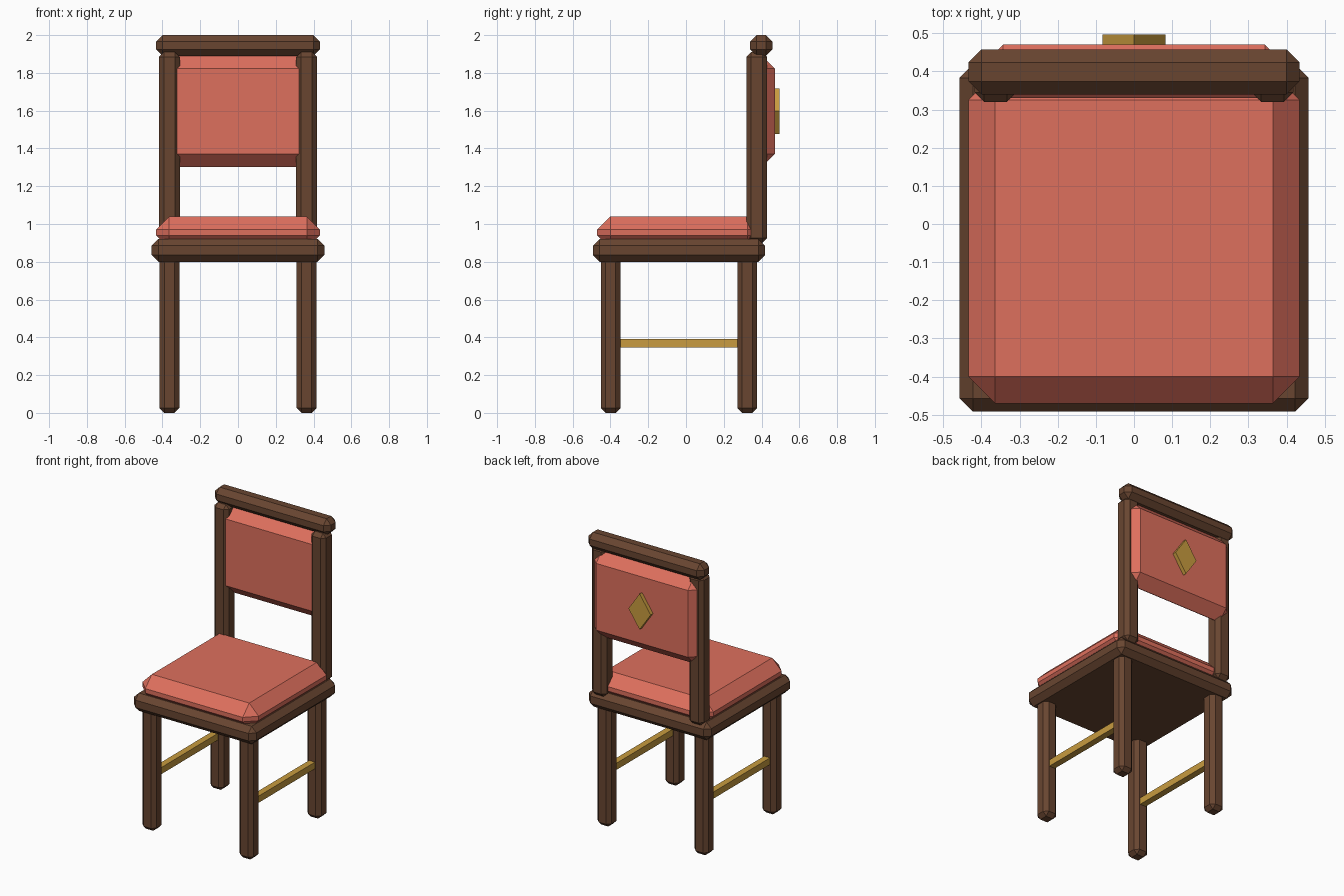
import bpy, bmesh, math
from mathutils import Matrix

if "Cube" in bpy.data.objects:
    bpy.data.objects.remove(bpy.data.objects["Cube"])


def material(name, color):
    m = bpy.data.materials.new(name)
    m.diffuse_color = (*color, 1)
    m.use_nodes = True
    m.node_tree.nodes["Principled BSDF"].inputs["Base Color"].default_value = m.diffuse_color
    return m


WOOD = material("dark_wood", (0.14, 0.06, 0.03))
FABRIC = material("red_fabric", (0.73, 0.16, 0.11))
BRASS = material("brass", (0.58, 0.33, 0.05))


def finish(name, bm, mat):
    mesh = bpy.data.meshes.new(name)
    bm.to_mesh(mesh)
    bm.free()
    mesh.materials.append(mat)
    ob = bpy.data.objects.new(name, mesh)
    bpy.context.collection.objects.link(ob)
    return ob


def box(name, x, y, z, mat, chamfer=0.0):
    """Box from (min, max) ranges with single-segment chamfered edges."""
    bm = bmesh.new()
    bmesh.ops.create_cube(bm, size=1)
    for v in bm.verts:
        for i, (lo, hi) in enumerate((x, y, z)):
            v.co[i] = lo if v.co[i] < 0 else hi
    ob = finish(name, bm, mat)
    if chamfer:
        mod = ob.modifiers.new("chamfer", 'BEVEL')
        mod.width = chamfer
        mod.segments = 1
    return ob


def around(c, half):
    return (c - half, c + half)


# Legs, back posts and side stretchers, mirrored left and right
for side, s in (("left", -1), ("right", 1)):
    cx = 0.363 * s
    box(f"front_leg_{side}", around(cx, 0.052), around(-0.399, 0.052), (0, 0.84), WOOD, 0.025)
    box(f"back_leg_{side}", around(cx, 0.052), around(0.324, 0.052), (0, 0.84), WOOD, 0.025)
    box(f"back_post_{side}", around(cx, 0.055), around(0.375, 0.055), (0.9, 1.91), WOOD, 0.025)
    box(f"stretcher_{side}", around(cx, 0.022), (-0.38, 0.305), (0.345, 0.39), BRASS)

# Seat frame and cushion
box("seat_frame", (-0.457, 0.457), (-0.492, 0.418), (0.8, 0.92), WOOD, 0.035)
box("seat_cushion", (-0.434, 0.434), (-0.47, 0.395), (0.87, 1.04), FABRIC, 0.07)

# Top rail and padded back panel
box("top_rail", (-0.434, 0.434), (0.34, 0.457), (1.89, 2.0), WOOD, 0.034)
box("back_panel", (-0.411, 0.411), (0.33, 0.47), (1.303, 1.89), FABRIC, 0.068)

# Diamond ornament on the rear of the back panel
bm = bmesh.new()
bmesh.ops.create_cone(bm, cap_ends=True, segments=4, radius1=1, radius2=1, depth=1,
                      matrix=Matrix.Rotation(math.pi / 2, 4, 'X'))
# Align the four corners to the x and z axes whatever the start angle
if all(abs(v.co.x) > 0.5 for v in bm.verts):
    bmesh.ops.rotate(bm, verts=bm.verts, matrix=Matrix.Rotation(math.pi / 4, 3, 'Y'))
bmesh.ops.scale(bm, verts=bm.verts, vec=(0.083, 0.045, 0.121))
bmesh.ops.translate(bm, verts=bm.verts, vec=(0, 0.4735, 1.597))
finish("diamond_ornament", bm, BRASS)
